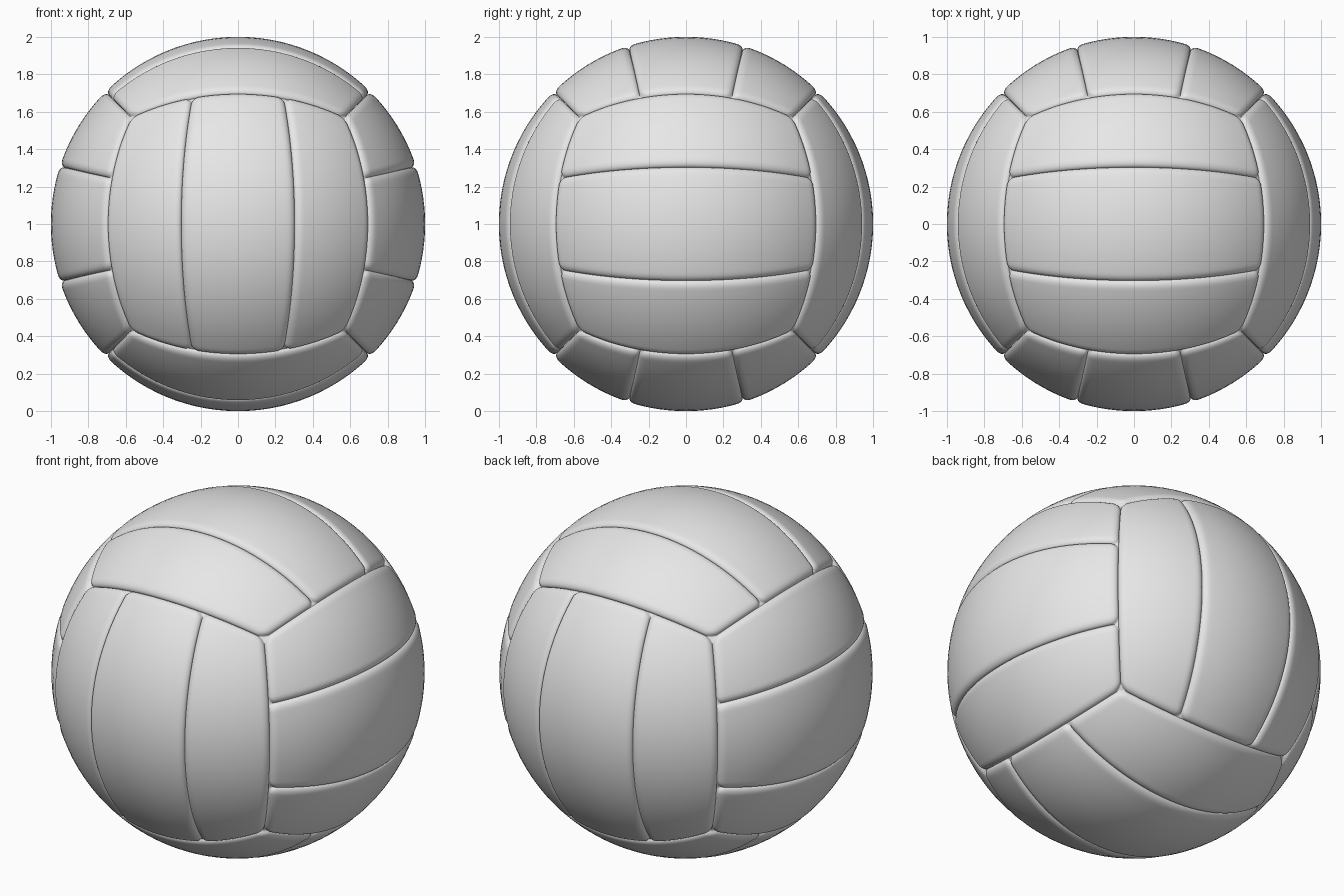
import bpy
import bmesh
import math
from mathutils import Vector

if "Cube" in bpy.data.objects:
    bpy.data.objects.remove(bpy.data.objects["Cube"], do_unlink=True)

RADIUS = 1.0
SEAM_DEPTH = 0.025
SEAM_WIDTH = 0.042

# Single leather colour
leather = bpy.data.materials.new("light_grey_leather")
leather.use_nodes = True
leather.diffuse_color = (0.8, 0.8, 0.8, 1)
leather.node_tree.nodes["Principled BSDF"].inputs["Base Color"].default_value = (0.8, 0.8, 0.8, 1)
X, Y, Z = Vector((1, 0, 0)), Vector((0, 1, 0)), Vector((0, 0, 1))


def samples(length, inner, steps=8):
    """Positions from 0 to 1, crowded towards both ends to shape the rounded rim."""
    rim = SEAM_WIDTH * 1.5 / length
    start = [rim * (1 - math.cos(i / steps * math.pi / 2)) for i in range(steps)]
    middle = [rim + (1 - 2 * rim) * i / inner for i in range(inner + 1)]
    return start + middle + [1 - s for s in reversed(start)]


def seam_bounds(column, v):
    """Side limits of a strip; the two inner seams spread slightly at their ends."""
    a = 0.326 + 0.039 * v * v
    edges = (-1, -a, a, 1)
    return edges[column], edges[column + 1]


def rim_drop(nearest_u, nearest_v):
    """Quarter-round fall of the surface towards the seams."""
    a = max(0, SEAM_WIDTH - nearest_u)
    b = max(0, SEAM_WIDTH - nearest_v)
    t = min(1, math.hypot(a, b) / SEAM_WIDTH)
    return SEAM_DEPTH * (1 - math.sqrt(1 - t * t))


def build_panel(name, normal, run, across, column, flip):
    bm = bmesh.new()
    rows = []
    for s in samples(math.pi / 2, 26):
        v = math.tan((2 * s - 1) * math.pi / 4)
        low, high = seam_bounds(column, v)
        row = []
        for t in samples(0.55, 10):
            u = math.tan(math.atan(low) * (1 - t) + math.atan(high) * t)
            p = (normal + run * v + across * u).normalized()
            pn, pu, pv = p.dot(normal), p.dot(across), p.dot(run)
            side = min(abs(pu - b * pn) / math.hypot(1, b) for b in (low, high))
            end = max(0, pn - abs(pv)) / math.sqrt(2)
            row.append(bm.verts.new(p * (RADIUS - rim_drop(side, end))))
        rows.append(row)
    for r0, r1 in zip(rows, rows[1:]):
        for i in range(len(r0) - 1):
            corners = [r0[i], r1[i], r1[i + 1], r0[i + 1]]
            face = bm.faces.new(corners[::-1] if flip else corners)
            face.smooth = True
    mesh = bpy.data.meshes.new(name)
    bm.to_mesh(mesh)
    bm.free()
    mesh.materials.append(leather)
    panel = bpy.data.objects.new(name, mesh)
    panel.location = (0, 0, RADIUS)
    bpy.context.collection.objects.link(panel)


# Six groups of three strips, each group turned across its neighbours
groups = [
    (X, Y, Z, ("left", "right"), ("lower", "middle", "upper")),
    (Y, Z, X, ("back", "front"), ("right", "middle", "left")),
    (Z, X, Y, ("top", "bottom"), ("front", "middle", "back")),
]
for axis, run, across, sides, strips in groups:
    for side, sign in zip(sides, (1, -1)):
        for column, strip in enumerate(strips):
            build_panel(f"{side}_{strip}_panel", axis * sign, run, across, column, sign < 0)
